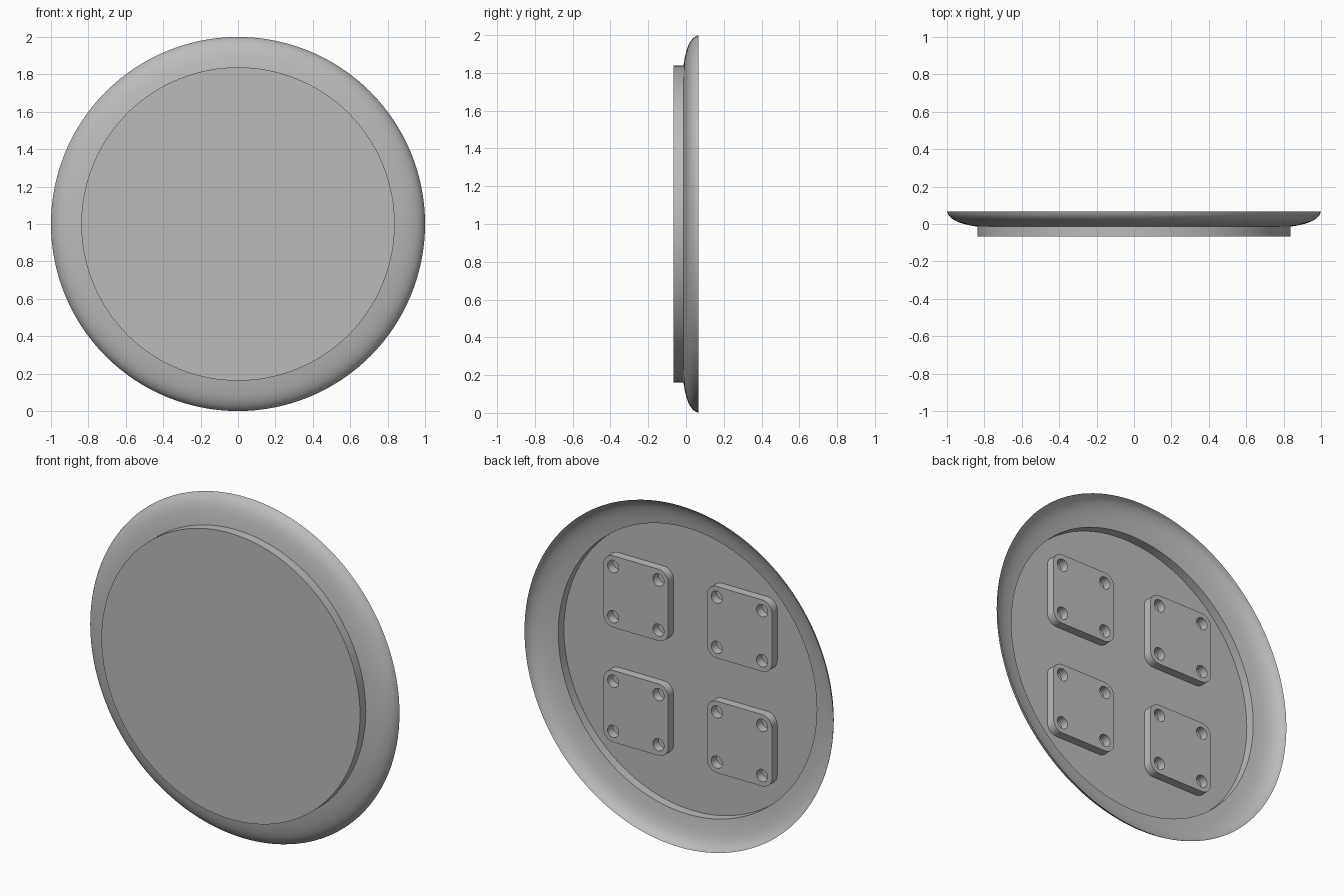
import bpy, bmesh, math
from mathutils import Matrix, Vector

if "Cube" in bpy.data.objects:
    bpy.data.objects.remove(bpy.data.objects["Cube"])

RIM_R, DISC_R = 1.0, 0.838
FRONT_Y, LIP_Y, BACK_Y = -0.067, -0.014, 0.067
SEGMENTS = 128

grey = bpy.data.materials.new("plain grey")
grey.use_nodes = True
colour = (0.5, 0.5, 0.5, 1)
grey.diffuse_color = colour
grey.node_tree.nodes["Principled BSDF"].inputs["Base Color"].default_value = colour


def select_only(obj):
    bpy.ops.object.select_all(action="DESELECT")
    obj.select_set(True)
    bpy.context.view_layer.objects.active = obj


def smooth(obj):
    select_only(obj)
    bpy.ops.object.shade_smooth_by_angle(angle=math.radians(30))


def bezier(a, b, c, d, t):
    s = 1 - t
    return a * s**3 + 3 * b * s * s * t + 3 * c * s * t * t + d * t**3


# Thin dish: flat front disc, short straight wall, flared rim
handles = [Vector(p) for p in
           ((DISC_R, LIP_Y), (0.9, -0.004), (0.985, 0.01), (RIM_R, BACK_Y))]
steps = 14
profile = [Vector((DISC_R, FRONT_Y))]
profile += [bezier(*handles, i / steps) for i in range(steps + 1)]

bm = bmesh.new()
rings = []
for r, y in profile:
    ring = []
    for k in range(SEGMENTS):
        a = math.tau * k / SEGMENTS
        ring.append(bm.verts.new((r * math.cos(a), y, 1 + r * math.sin(a))))
    rings.append(ring)
bm.faces.new(rings[0])
for low, high in zip(rings, rings[1:]):
    for k in range(SEGMENTS):
        n = (k + 1) % SEGMENTS
        bm.faces.new((low[n], low[k], high[k], high[n]))
bm.normal_update()
mesh = bpy.data.meshes.new("dish")
bm.to_mesh(mesh)
bm.free()
mesh.materials.append(grey)
dish = bpy.data.objects.new("dish", mesh)
bpy.context.collection.objects.link(dish)
smooth(dish)


# Rounded square mounting plate with a through hole at each corner
HALF, CORNER, HOLE_R, THICK = 0.21, 0.063, 0.036, 0.05
inset = HALF - CORNER


def arc(cx, cy, r, start, sweep, n):
    return [(cx + r * math.cos(start + sweep * i / n),
             cy + r * math.sin(start + sweep * i / n)) for i in range(n + 1)]


def add_loop(curve, points):
    spline = curve.splines.new("POLY")
    spline.points.add(len(points) - 1)
    for p, (x, y) in zip(spline.points, points):
        p.co = (x, y, 0, 1)
    spline.use_cyclic_u = True


curve = bpy.data.curves.new("mounting_plate", "CURVE")
curve.dimensions = "2D"
curve.fill_mode = "BOTH"
curve.extrude = THICK / 2
outline = []
for q, (sx, sy) in enumerate(((1, 1), (-1, 1), (-1, -1), (1, -1))):
    cx, cy = sx * inset, sy * inset
    outline += arc(cx, cy, CORNER, q * math.pi / 2, math.pi / 2, 10)
    add_loop(curve, arc(cx, cy, HOLE_R, 0, math.tau, 28)[:-1])
add_loop(curve, outline)
curve.materials.append(grey)
plate = bpy.data.objects.new("mounting_plate", curve)
bpy.context.collection.objects.link(plate)
select_only(plate)
bpy.ops.object.convert(target="MESH")
plate = bpy.context.object

# Weld the caps to the sides and stand the plate upright on the dish floor
bm = bmesh.new()
bm.from_mesh(plate.data)
bmesh.ops.remove_doubles(bm, verts=bm.verts, dist=0.0001)
bmesh.ops.recalc_face_normals(bm, faces=bm.faces)
bm.transform(Matrix.Rotation(math.pi / 2, 4, "X"))
bm.to_mesh(plate.data)
bm.free()
smooth(plate)

# Four plates in a square on the back
SPACING = 0.336
floor_y = FRONT_Y + 0.002 + THICK / 2
for row, sz in (("upper", 1), ("lower", -1)):
    for side, sx in (("left", 1), ("right", -1)):
        obj = plate if (sz, sx) == (1, 1) else plate.copy()
        obj.name = f"{row}_{side}_mounting_plate"
        obj.location = (sx * SPACING, floor_y, 1 + sz * SPACING)
        if obj is not plate:
            bpy.context.collection.objects.link(obj)
